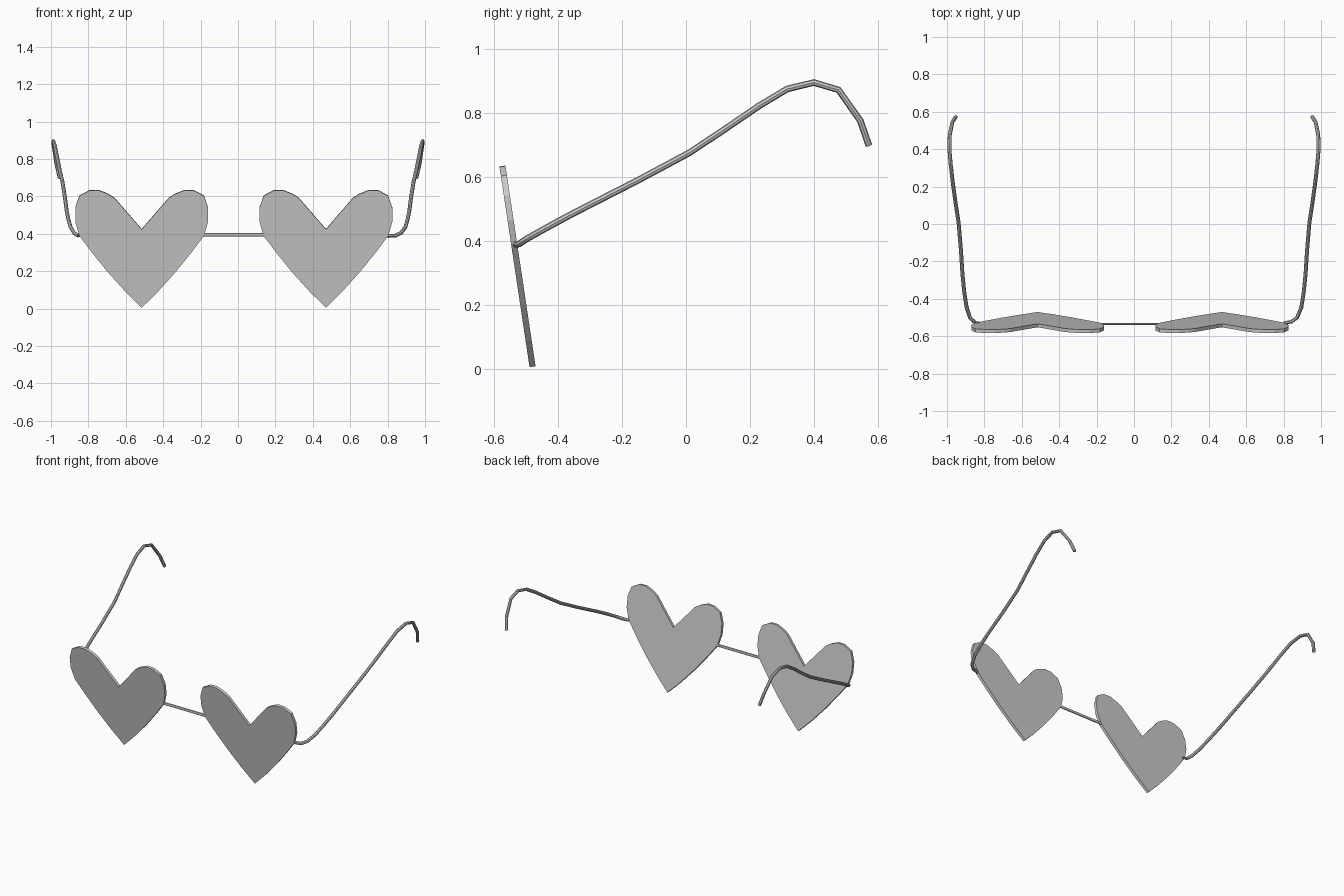
import bpy, bmesh, math
from mathutils import Vector

if "Cube" in bpy.data.objects:
    bpy.data.objects.remove(bpy.data.objects["Cube"])

grey = bpy.data.materials.new("grey")
grey.diffuse_color = (0.6, 0.6, 0.6, 1)
grey.use_nodes = True
grey.node_tree.nodes["Principled BSDF"].inputs["Base Color"].default_value = grey.diffuse_color


def finish(name, bm, smooth=False):
    bmesh.ops.recalc_face_normals(bm, faces=bm.faces)
    me = bpy.data.meshes.new(name)
    bm.to_mesh(me)
    bm.free()
    me.materials.append(grey)
    ob = bpy.data.objects.new(name, me)
    bpy.context.collection.objects.link(ob)
    if smooth:
        bpy.context.view_layer.objects.active = ob
        ob.select_set(True)
        bpy.ops.object.shade_smooth_by_angle(angle=math.radians(40))
        ob.select_set(False)
    return ob


# Half outline of the heart (offset from its middle, height)
half = [(0, .425), (.145, .592), (.178, .613), (.23, .634), (.28, .632), (.333, .604),
        (.355, .54), (.355, .465), (.333, .39), (.265, .30), (.18, .195), (.085, .09), (0, .006)]
outline = half + [(-x, z) for x, z in half[-2:0:-1]]


def heart_lens(name, cx):
    # Flat heart plate leaning forward at the top
    bm = bmesh.new()
    n = Vector((0, 1, .15)).normalized() * .0095
    mid = [Vector((cx + x, -.479 - .15 * z, z)) for x, z in outline]
    front = [bm.verts.new(p - n) for p in mid]
    back = [bm.verts.new(p + n) for p in mid]
    bm.faces.new(front)
    bm.faces.new(back[::-1])
    for i in range(len(mid)):
        j = (i + 1) % len(mid)
        bm.faces.new((front[i], back[i], back[j], front[j]))
    finish(name, bm)


def rod(name, pts, ra, rb, sides=8):
    # Round rod swept along a path, with capped ends
    pts = [Vector(p) for p in pts]
    bm = bmesh.new()
    rings = []
    for i, p in enumerate(pts):
        a = (p - pts[i - 1]).normalized() if i else Vector()
        b = (pts[i + 1] - p).normalized() if i < len(pts) - 1 else Vector()
        t = (a + b).normalized()
        ref = Vector((0, 0, 1)) if abs(pts[-1].x - pts[0].x) > .3 else Vector((1, 0, 0))
        if i == 0 and abs(t.x) > .8:
            ref = Vector((0, 0, 1)) if ref.z else Vector((.3, -1, 0))
        u = (ref - t * ref.dot(t)).normalized()
        v = t.cross(u)
        rings.append([bm.verts.new(p + u * ra * math.cos(k * math.tau / sides)
                                   + v * rb * math.sin(k * math.tau / sides))
                      for k in range(sides)])
    for r, s in zip(rings, rings[1:]):
        for k in range(sides):
            m = (k + 1) % sides
            bm.faces.new((r[k], r[m], s[m], s[k]))
    bm.faces.new(rings[0])
    bm.faces.new(rings[-1][::-1])
    finish(name, bm, True)


heart_lens("right_heart_lens", .47)
heart_lens("left_heart_lens", -.515)
rod("bridge", [(-.19, -.535, .395), (.145, -.535, .395)], .0105, .006)

# Temple arms: hinge bend, long rise, ear hook
hinges = {1: [(.80, -.531, .389), (.842, -.522, .39), (.872, -.50, .405)],
          -1: [(.83, -.531, .389), (.855, -.522, .39), (.877, -.50, .405)]}
arm = [(.895, -.445, .436), (.908, -.36, .482), (.917, -.27, .528), (.925, -.145, .592),
       (.938, .01, .675), (.955, .12, .748), (.970, .23, .823), (.980, .317, .875), (.987, .40, .895),
       (.985, .477, .872), (.971, .545, .776), (.953, .572, .698)]
for side, name in ((1, "right_temple"), (-1, "left_temple")):
    rod(name, [(side * x, y, z) for x, y, z in hinges[side] + arm], .0105, .0105)
